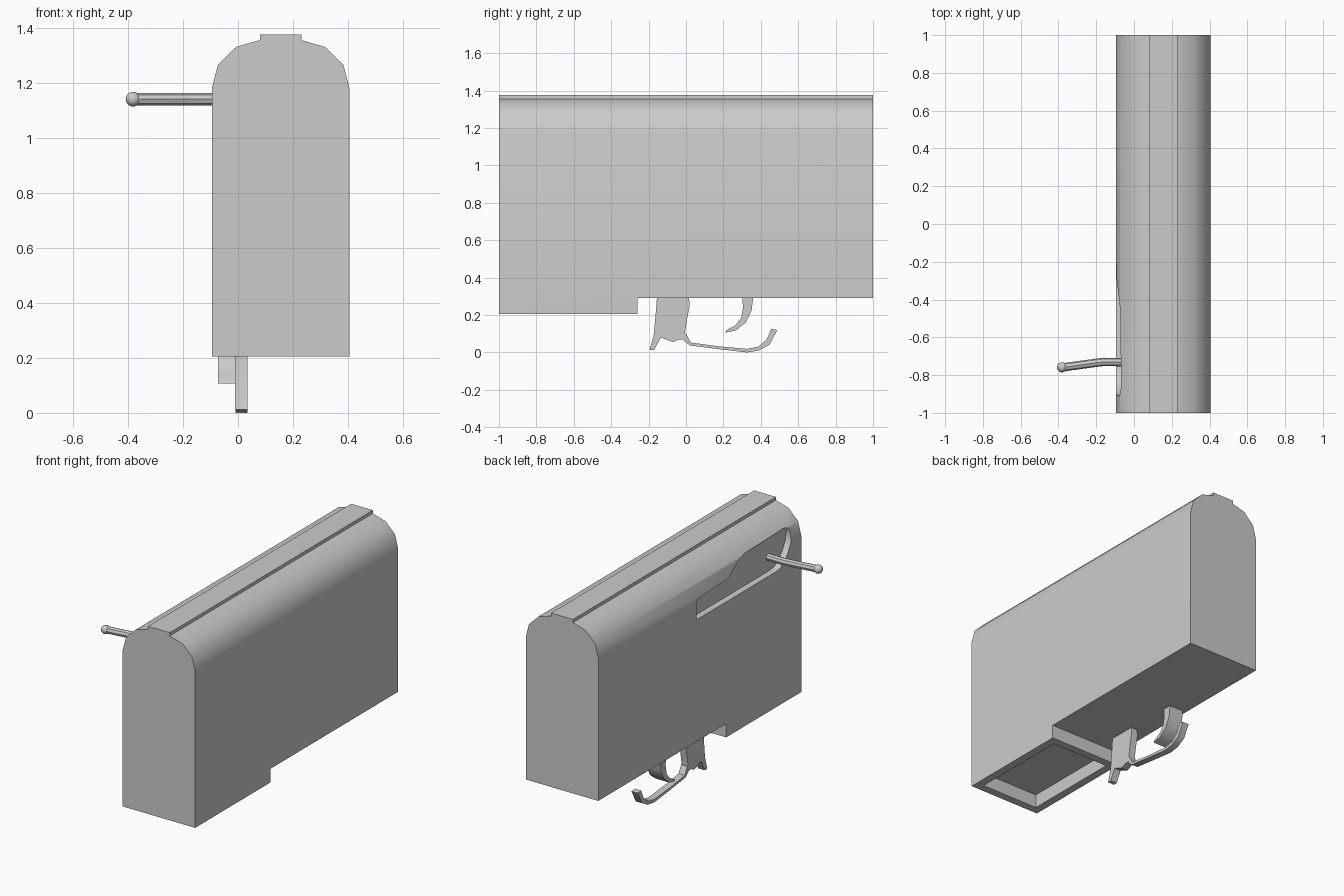
import bpy, bmesh

if "Cube" in bpy.data.objects:
    bpy.data.objects.remove(bpy.data.objects["Cube"])

def finish(obj):
    bpy.ops.object.select_all(action='DESELECT')
    obj.select_set(True)
    bpy.context.view_layer.objects.active = obj
    bpy.ops.object.shade_smooth_by_angle(angle=0.7)

def prism(name, pts, axis, lo, hi):
    """Extrude a 2D profile: (x, z) along 'Y' or (y, z) along 'X'."""
    bm = bmesh.new()
    place = (lambda a, b: (a, lo, b)) if axis == 'Y' else (lambda a, b: (lo, a, b))
    face = bm.faces.new([bm.verts.new(place(a, b)) for a, b in pts])
    new = bmesh.ops.extrude_face_region(bm, geom=[face])['geom']
    move = (0, hi - lo, 0) if axis == 'Y' else (hi - lo, 0, 0)
    bmesh.ops.translate(bm, vec=move, verts=[v for v in new if isinstance(v, bmesh.types.BMVert)])
    bmesh.ops.recalc_face_normals(bm, faces=bm.faces)
    mesh = bpy.data.meshes.new(name)
    bm.to_mesh(mesh)
    bm.free()
    obj = bpy.data.objects.new(name, mesh)
    bpy.context.collection.objects.link(obj)
    return obj

def rect(a0, a1, b0, b1):
    return [(a0, b0), (a1, b0), (a1, b1), (a0, b1)]

def cut(obj, cutter):
    cutter.hide_render = True
    mod = obj.modifiers.new("cut", 'BOOLEAN')
    mod.operation, mod.solver, mod.object = 'DIFFERENCE', 'EXACT', cutter
    bpy.context.view_layer.objects.active = obj
    bpy.ops.object.modifier_apply(modifier=mod.name)
    bpy.data.objects.remove(cutter)

# Main housing: mirrored half profile with rounded shoulders and a top rib
CX = 0.155
half = [(0.25, 0.205), (0.25, 1.18), (0.228, 1.265), (0.162, 1.33), (0.075, 1.355), (0.075, 1.375)]
profile = [(CX + x, z) for x, z in half] + [(CX - x, z) for x, z in reversed(half)]
body = prism("housing", profile, 'Y', -1, 1)

# Raised underside behind the well, and the recessed well itself
cut(body, prism("step_cutter", rect(-0.26, 1.2, 0.1, 0.29), 'X', -0.5, 0.8))
cut(body, prism("well_cutter", rect(-0.95, -0.31, 0.1, 0.29), 'X', -0.045, 0.355))

# Side port
port = [(0.03, 1.05), (0.03, 1.145), (0.02, 1.167), (-0.01, 1.178), (-0.25, 1.185), (-0.3, 1.195),
        (-0.35, 1.22), (-0.41, 1.25), (-0.47, 1.265), (-0.87, 1.27), (-0.9, 1.26), (-0.91, 1.235),
        (-0.9, 1.18), (-0.87, 1.125), (-0.83, 1.08), (-0.79, 1.055), (-0.74, 1.05)]
cut(body, prism("port_cutter", port, 'X', -0.3, -0.055))
finish(body)

# Release latch
finish(prism("latch", [
    (-0.155, 0.3), (0.015, 0.3), (0.02, 0.25), (0.005, 0.175), (-0.005, 0.11), (-0.005, 0.07),
    (-0.035, 0.07), (-0.07, 0.055), (-0.135, 0.08), (-0.17, 0.012), (-0.195, 0.012),
    (-0.173, 0.09), (-0.16, 0.23)], 'X', -0.01, 0.035))

# Thin curved guard
finish(prism("guard", [
    (-0.025, 0.075), (0.02, 0.037), (0.17, 0.018), (0.325, 0), (0.39, 0.01), (0.447, 0.042),
    (0.488, 0.12), (0.456, 0.125), (0.43, 0.067), (0.385, 0.03), (0.325, 0.019), (0.17, 0.033),
    (0.025, 0.053), (0, 0.1), (-0.025, 0.1)], 'X', -0.009, 0.034))

# Curved trigger
finish(prism("trigger", [
    (0.3, 0.3), (0.36, 0.3), (0.35, 0.22), (0.32, 0.16), (0.265, 0.117), (0.21, 0.106),
    (0.215, 0.118), (0.265, 0.145), (0.295, 0.185), (0.305, 0.24)], 'X', -0.073, 0.025))

# Bent side handle with a ball end
curve = bpy.data.curves.new("side_handle", 'CURVE')
curve.dimensions = '3D'
curve.bevel_depth, curve.bevel_resolution, curve.use_fill_caps = 0.022, 2, True
path = [(-0.04, -0.732), (-0.16, -0.73), (-0.21, -0.736), (-0.385, -0.76)]
spline = curve.splines.new('POLY')
spline.points.add(len(path) - 1)
for p, (x, y) in zip(spline.points, path):
    p.co = (x, y, 1.14, 1)
handle = bpy.data.objects.new("side_handle", curve)
bpy.context.collection.objects.link(handle)
bpy.ops.object.select_all(action='DESELECT')
handle.select_set(True)
bpy.context.view_layer.objects.active = handle
bpy.ops.object.convert(target='MESH')
finish(bpy.context.object)

bpy.ops.mesh.primitive_uv_sphere_add(segments=12, ring_count=8, radius=0.027,
                                     location=(-0.381, -0.759, 1.14), rotation=(0, 1.5708, 0))
bpy.context.object.name = "handle_ball"
finish(bpy.context.object)
